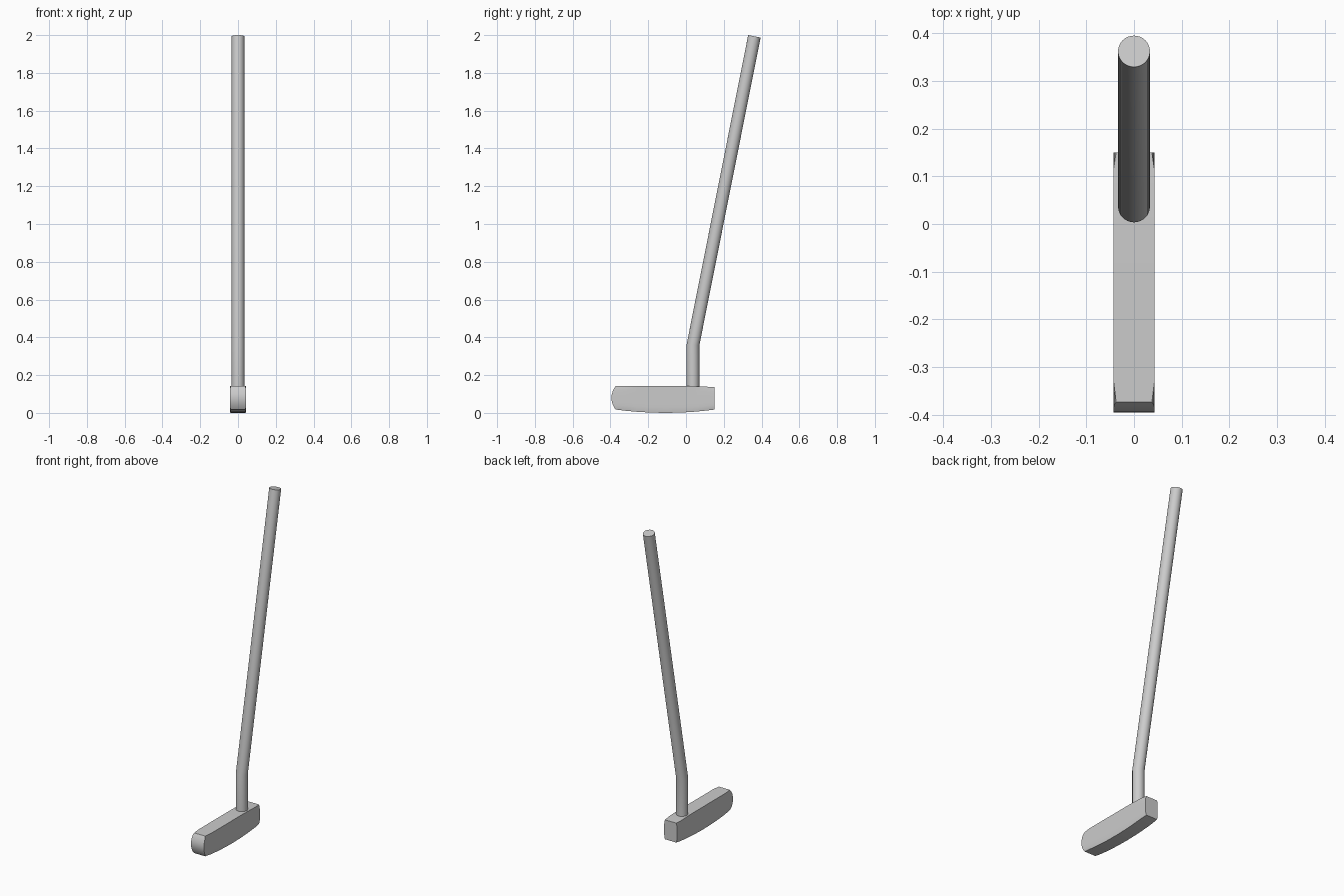
import bpy, bmesh, math
from mathutils import Vector

if "Cube" in bpy.data.objects:
    bpy.data.objects.remove(bpy.data.objects["Cube"])


def finish(name, bm, angle):
    bmesh.ops.recalc_face_normals(bm, faces=bm.faces[:])
    me = bpy.data.meshes.new(name)
    bm.to_mesh(me)
    bm.free()
    ob = bpy.data.objects.new(name, me)
    bpy.context.collection.objects.link(ob)
    bpy.ops.object.select_all(action='DESELECT')
    ob.select_set(True)
    bpy.context.view_layer.objects.active = ob
    bpy.ops.object.shade_smooth_by_angle(angle=math.radians(angle))
    return ob


# Club head: cross-sections along y, with curved sole and bulging toe
stations = [-0.373, -0.325, -0.26, -0.18, -0.10, -0.02, 0.05, 0.11, 0.15]
rows = [0, 0.08, 0.2, 0.35, 0.5, 0.65, 0.8, 0.92, 1]
bm = bmesh.new()
loops = []
for i, y in enumerate(stations):
    end = i in (0, len(stations) - 1)
    sole = 0.018 * (abs(y + 0.11) / 0.265) ** 2
    crown = 0.142 - 0.005 * max(0, (y - 0.02) / 0.13)
    side = []
    for t in rows:
        d = abs(2 * t - 1)
        inset = (0.006 if end else 0.003 if t < 0.5 else 0) * d ** 6
        bulge = 0.022 * (1 - d * d) if i == 0 else 0
        side.append((0.0435 - inset, y - bulge, sole + (crown - sole) * t))
    right = [bm.verts.new(p) for p in side]
    left = [bm.verts.new((-x, yy, z)) for x, yy, z in side]
    loops.append(right + left[::-1])
n, m = len(rows) * 2, len(rows)
for a, b in zip(loops, loops[1:]):
    for k in range(n):
        j = (k + 1) % n
        bm.faces.new((a[k], a[j], b[j], b[k]))
for cap in (loops[0], loops[-1]):
    for k in range(m - 1):
        bm.faces.new((cap[k], cap[k + 1], cap[n - 2 - k], cap[n - 1 - k]))
finish("club_head", bm, 25)

# Shaft: round tube, short upright neck mitred into the leaning shaft
lean = math.atan2(0.325, 1.634)
radius, sides = 0.0335, 32
rings = []
bm = bmesh.new()
for y, z, tilt, stretch in ((0.037, 0.13, 0, 1),
                            (0.037, 0.36, lean / 2, 1 / math.cos(lean / 2)),
                            (0.362, 1.9935, lean, 1)):
    ring = []
    for k in range(sides):
        a = 2 * math.pi * k / sides
        r = radius * math.sin(a) * stretch
        ring.append(bm.verts.new(Vector((radius * math.cos(a),
                                         y + r * math.cos(tilt),
                                         z - r * math.sin(tilt)))))
    rings.append(ring)
for a, b in zip(rings, rings[1:]):
    for k in range(sides):
        j = (k + 1) % sides
        bm.faces.new((a[k], a[j], b[j], b[k]))
bm.faces.new(rings[0])
bm.faces.new(rings[-1])
finish("shaft", bm, 30)
